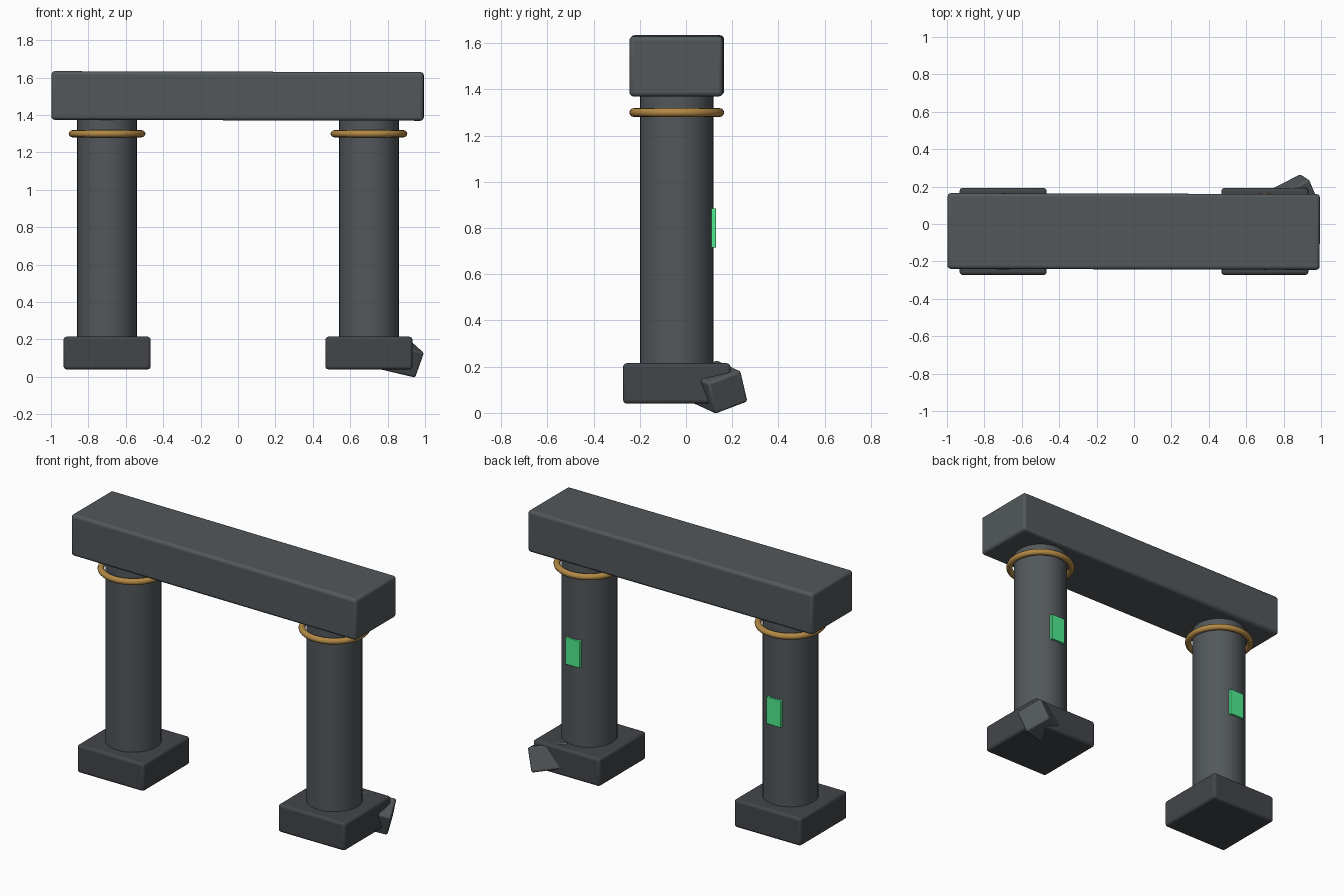
import bpy
import math
from mathutils import Matrix, Vector

if "Cube" in bpy.data.objects:
    bpy.data.objects.remove(bpy.data.objects["Cube"])


def material(name, rgb):
    m = bpy.data.materials.new(name)
    m.diffuse_color = (*rgb, 1)
    m.use_nodes = True
    m.node_tree.nodes["Principled BSDF"].inputs["Base Color"].default_value = m.diffuse_color
    return m


STONE = material("stone", (0.085, 0.097, 0.105))
DARK = material("dark_stone", (0.055, 0.060, 0.068))
BRASS = material("brass", (0.45, 0.25, 0.06))
GLOW = material("green_glow", (0.08, 0.85, 0.28))
YC = -0.04  # depth centre of the gateway


def finish(obj, name, mat, bevel=0.0, segments=3):
    obj.name = name
    obj.data.materials.append(mat)
    if bevel:
        b = obj.modifiers.new("bevel", "BEVEL")
        b.width = bevel
        b.segments = segments
        b.limit_method = "ANGLE"
        b.angle_limit = math.radians(40)
    bpy.ops.object.shade_smooth_by_angle(angle=math.radians(40))
    return obj


def box(name, size, loc, mat, bevel, rot=(0, 0, 0)):
    bpy.ops.mesh.primitive_cube_add(size=1, location=loc, rotation=rot)
    obj = bpy.context.object
    for v in obj.data.vertices:
        v.co = v.co * Vector(size)
    return finish(obj, name, mat, bevel)


# Lintel, very slightly out of true
box("lintel", (1.99, 0.405, 0.26), (-0.002, YC, 1.502), STONE, 0.018,
    (0, math.radians(0.15), math.radians(-0.15)))

for side, x in (("left", -0.70), ("right", 0.70)):
    # Square plinth
    box(side + "_plinth", (0.465, 0.465, 0.175), (x, YC, 0.1275), DARK, 0.016)

    # Round column
    bpy.ops.mesh.primitive_cylinder_add(vertices=32, radius=0.16, depth=1.18,
                                        location=(x, YC, 0.795))
    finish(bpy.context.object, side + "_column", STONE, 0.01, 2)

    # Metal collar
    bpy.ops.mesh.primitive_torus_add(major_segments=48, minor_segments=12,
                                     major_radius=0.186, minor_radius=0.019,
                                     location=(x, YC, 1.30))
    finish(bpy.context.object, side + "_collar", BRASS)

    # Glowing plate on the back of the column
    box(side + "_glow_plate", (0.10, 0.025, 0.17), (x, 0.1175, 0.80), GLOW, 0.004)

# Tilted rubble block lodged in the back corner of the right plinth
rubble = box("rubble", (0.23, 0.165, 0.148), (0, 0, 0), STONE, 0.012)
ax = Vector((0.87, 0.445, -0.205)).normalized()
az = Vector((0.046, -0.03, 0.13))
az = (az - ax * az.dot(ax)).normalized()
ay = az.cross(ax)
rubble.matrix_world = (Matrix.Translation((0.844, 0.131, 0.112))
                       @ Matrix((ax, ay, az)).transposed().to_4x4())
